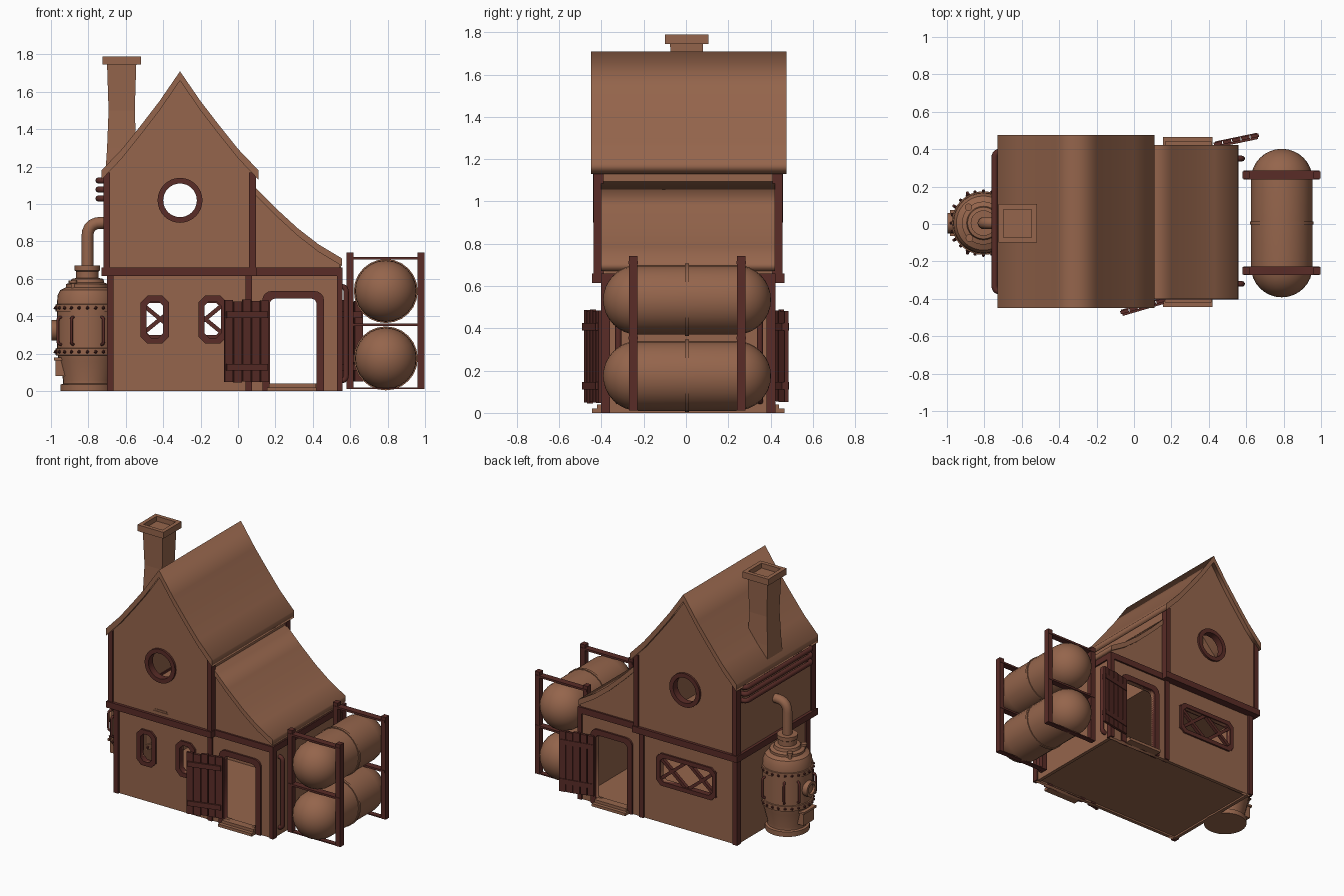
import bpy, bmesh, random
from math import pi, sin, cos, radians, atan2
from mathutils import Matrix, Vector

if "Cube" in bpy.data.objects:
    bpy.data.objects.remove(bpy.data.objects["Cube"])

random.seed(3)
YC = 0.01  # depth centre of the house


def material(name, rgb):
    m = bpy.data.materials.new(name)
    m.diffuse_color = (*rgb, 1)
    m.use_nodes = True
    m.node_tree.nodes["Principled BSDF"].inputs["Base Color"].default_value = m.diffuse_color
    return m


CLAY = material("clay_brown", (0.30, 0.13, 0.072))
DARK = material("dark_timber", (0.10, 0.025, 0.02))


def smooth(ob, angle=35):
    bpy.ops.object.select_all(action='DESELECT')
    ob.select_set(True)
    bpy.context.view_layer.objects.active = ob
    bpy.ops.object.shade_smooth_by_angle(angle=radians(angle))


def finish(name, bm, mat):
    me = bpy.data.meshes.new(name)
    bmesh.ops.recalc_face_normals(bm, faces=bm.faces)
    bm.to_mesh(me)
    bm.free()
    ob = bpy.data.objects.new(name, me)
    me.materials.append(mat)
    bpy.context.collection.objects.link(ob)
    return ob


def boxes(name, spans, mat, mtx=Matrix()):
    """One object from boxes given as (x0, x1, y0, y1, z0, z1)."""
    bm = bmesh.new()
    for x0, x1, y0, y1, z0, z1 in spans:
        m = Matrix.Translation(((x0 + x1) / 2, (y0 + y1) / 2, (z0 + z1) / 2))
        bmesh.ops.create_cube(bm, size=1, matrix=mtx @ m @ Matrix.Diagonal((abs(x1 - x0), abs(y1 - y0), abs(z1 - z0), 1)))
    return finish(name, bm, mat)


def to_mesh(cu, name, mat):
    cu.materials.append(mat)
    ob = bpy.data.objects.new(name, cu)
    bpy.context.collection.objects.link(ob)
    bpy.ops.object.select_all(action='DESELECT')
    ob.select_set(True)
    bpy.context.view_layer.objects.active = ob
    return ob


def add_poly(cu, pts, cyclic):
    sp = cu.splines.new('POLY')
    sp.points.add(len(pts) - 1)
    for p, q in zip(sp.points, pts):
        p.co = (*q, 1)
    sp.use_cyclic_u = cyclic


def panel(name, outlines, y0, y1, mat):
    """XZ outlines (the inner ones are holes) extruded along y."""
    cu = bpy.data.curves.new(name, 'CURVE')
    cu.dimensions = '2D'
    cu.fill_mode = 'BOTH'
    cu.extrude = abs(y1 - y0) / 2
    for pts in outlines:
        add_poly(cu, [(x, z, 0) for x, z in pts], True)
    ob = to_mesh(cu, name, mat)
    ob.rotation_euler.x = pi / 2
    ob.location.y = (y0 + y1) / 2
    bpy.ops.object.convert(target='MESH')
    return ob


def tube(name, pts, r, mat, bend=0.0):
    path = [Vector(pts[0])]
    for a, b, c in zip(pts, pts[1:], pts[2:]):
        a, b, c = Vector(a), Vector(b), Vector(c)
        p, q = b + (a - b).normalized() * bend, b + (c - b).normalized() * bend
        path += [p * (1 - t) ** 2 + b * 2 * t * (1 - t) + q * t * t for t in (0, .2, .4, .6, .8, 1)]
    path.append(Vector(pts[-1]))
    cu = bpy.data.curves.new(name, 'CURVE')
    cu.dimensions = '3D'
    cu.bevel_depth = r
    cu.bevel_resolution = 3
    cu.use_fill_caps = True
    add_poly(cu, path, False)
    to_mesh(cu, name, mat)
    bpy.ops.object.convert(target='MESH')
    smooth(bpy.context.object, 40)


def lathe(name, prof, segs, mtx, mat):
    bm = bmesh.new()
    vs = [bm.verts.new((r, 0, z)) for r, z in prof]
    es = [bm.edges.new(p) for p in zip(vs, vs[1:])]
    bmesh.ops.spin(bm, geom=vs + es, axis=(0, 0, 1), cent=(0, 0, 0), steps=segs, angle=2 * pi)
    bmesh.ops.remove_doubles(bm, verts=bm.verts, dist=1e-5)
    bm.transform(mtx)
    ob = finish(name, bm, mat)
    smooth(ob)


def rrect(x0, x1, z0, z1, r, n=1, bottom=True):
    """Rectangle with cut (n=1) or round corners."""
    pts = [] if bottom else [(x0, z0), (x1, z0)]
    for i, (cx, cz) in enumerate([(x0 + r, z0 + r), (x1 - r, z0 + r), (x1 - r, z1 - r), (x0 + r, z1 - r)]):
        if bottom or i > 1:
            pts += [(cx + r * cos(a), cz + r * sin(a)) for a in [pi + (i + k / n) * pi / 2 for k in range(n + 1)]]
    return pts


def circle(x, z, r, n=32):
    return [(x + r * cos(2 * pi * i / n), z + r * sin(2 * pi * i / n)) for i in range(n)]


# --- Roofs: curved slopes
slope = [(0, 1.71), (.11, 1.55), (.21, 1.42), (.31, 1.295), (.42, 1.18)]
top = [(-.31 - x, z) for x, z in slope[:0:-1]] + [(-.31 + x, z) for x, z in slope]
panel("main_roof", [top + [(x, z - .05) for x, z in top[::-1]]], -.45, .475, CLAY)
lean = [(.08, 1.10), (.2, .98), (.32, .87), (.43, .785), (.555, .71)]
panel("lean_to_roof", [lean + [(x, z - .04) for x, z in lean[::-1]]], -.402, .422, CLAY)

# --- Front and back walls, frames, posts, steps, doors
lower = [(-.69, 0), (.55, 0)] + [(x - .01, z - .02) for x, z in lean[::-1]] + [(.07, .63), (-.69, .63)]
upper = [(-.71, .63), (.085, .63)] + [(x, z - .03) for x, z in top[::-1] if -.72 < x < .09]
upper = upper[:2] + [(.085, 1.18)] + upper[2:] + [(-.71, 1.18)]
door_hole = rrect(.17, .42, .04, .495, .03, 4, False)
door_edge = rrect(.13, .46, .0, .535, .05, 4, False)
back_win = [(-.53, -.06, .27, .5)]
front_win = [(-.52, -.37, .255, .51), (-.21, -.06, .255, .51)]
for s, side in ((-1, "front"), (1, "back")):
    def y(d):
        return YC + s * d
    wins = front_win if s < 0 else back_win
    holes = [rrect(a + .03, b - .03, c + .03, d - .03, .025) for a, b, c, d in wins]
    panel(side + "_lower_wall", [lower, door_hole] + holes, y(.375), y(.40), CLAY)
    panel(side + "_gable_wall", [upper, circle(-.31, 1.02, .1)], y(.41), y(.435), CLAY)
    panel(side + "_round_window_frame", [circle(-.31, 1.02, .12), circle(-.31, 1.02, .09)], y(.40), y(.45), DARK)
    for w, h in zip(wins, holes):
        panel(side + "_window_frame", [rrect(*w, .035), h], y(.37), y(.413), DARK)
    panel(side + "_door_frame", [door_edge + [door_edge[0]], rrect(.17, .42, -.0, .495, .03, 4, False)][:2], y(.37), y(.413), DARK)
    boxes(side + "_posts", [
        (-.70, -.665, y(.37), y(.413), 0, .62), (.04, .075, y(.37), y(.413), 0, .62),
        (.53, .56, y(.37), y(.413), 0, .62), (-.72, -.685, y(.40), y(.447), .64, 1.17),
        (.06, .095, y(.40), y(.447), .64, 1.17)], DARK)
    boxes(side + "_floor_beam", [(-.73, .1, y(.38), y(.455), .615, .66), (.1, .56, y(.38), y(.413), .615, .66)], DARK)
    boxes(side + "_doorstep", [(.165, .415, y(.375), y(.43), 0, .04), (.155, .42, y(.40), y(.455), 0, .02)], CLAY)
    # open plank door, hinged at one side
    hinge, tip = ((.165, -.405), (-.075, -.475)) if s < 0 else ((.425, .425), (.665, .475))
    m = Matrix.Translation((*hinge, 0)) @ Matrix.Rotation(atan2(tip[1] - hinge[1], tip[0] - hinge[0]), 4, 'Z')
    planks = [(i * .05 + .002, i * .05 + .047, -.009, .009,
               .045 + random.uniform(0, .012), .49 - random.uniform(0, .012)) for i in range(5)]
    planks += [(.01, .24, -s * .008, -s * .02, z, z + .035) for z in (.11, .39)]
    planks += [(.01, .24, s * .008, s * .014, z, z + .035) for z in (.11, .39)]
    boxes(side + "_door", planks, DARK, m)

# --- Back window cross braces
braces = []
for cx in (-.415, -.175):
    for a in (1, -1):
        ob = boxes("window_brace", [(-.145, .145, -.012, .012, -.011, .011)], DARK)
        ob.location = (cx, YC + .39, .385)
        ob.rotation_euler.y = a * atan2(.18, .22)

# --- Side walls and floors
boxes("side_walls", [(-.69, -.665, -.38, .40, 0, .63), (.525, .55, -.38, .40, 0, .69),
                     (-.71, -.685, -.42, .44, .63, 1.18), (.06, .085, -.42, .44, .63, 1.18)], CLAY)
boxes("floors", [(-.68, .54, -.38, .40, .012, .03), (-.7, .075, -.41, .43, .63, .645)], CLAY)
boxes("side_beams", [(-.73, -.68, -.44, .46, .615, .66), (.53, .56, -.395, .415, .615, .66)], DARK)
boxes("gable_mark", [(-.31 - w, -.31 + w, -.429, -.42, z, z + .006) for w, z in ((.06, .68), (.045, .694))], CLAY)

# --- Chimney: waisted shaft with open cap
bm = bmesh.new()
rings = []
for h, z in [(.088, 1.15), (.078, 1.3), (.07, 1.5), (.078, 1.745), (.103, 1.745), (.103, 1.79), (.075, 1.79), (.075, 1.755)]:
    rings.append([bm.verts.new((-.622 + a * h, .003 + b * h, z)) for a, b in ((-1, -1), (1, -1), (1, 1), (-1, 1))])
for p, q in zip(rings, rings[1:]):
    for i in range(4):
        bm.faces.new((p[i], p[i - 3], q[i - 3], q[i]))
bm.faces.new(rings[-1])
bm.faces.new(rings[0])
finish("chimney", bm, CLAY)

# --- Wall pipes
for z in (1.03, 1.078, 1.126):
    tube("left_wall_pipe", [(-.69, -.36, z), (-.745, -.36, z), (-.745, .385, z), (-.69, .385, z)], .017, DARK, .03)
for yy in (-.32, .35):
    tube("right_wall_pipe", [(.53, yy, .055), (.578, yy, .055), (.578, yy, .56), (.53, yy, .56)], .015, DARK, .03)

# --- Boiler
BX, BY = -.805, .005
T = Matrix.Translation((BX, BY, 0))
prof = [(0, 0), (.145, 0), (.145, .035), (.13, .04), (.13, .06), (.153, .16), (.158, .19), (.17, .192), (.17, .228),
        (.163, .23), (.163, .425), (.17, .427), (.17, .463), (.163, .465), (.16, .51), (.145, .54), (.115, .555),
        (.115, .572), (.09, .58), (.085, .6), (.06, .605), (.06, .64), (.068, .645), (.068, .672), (0, .672)]
lathe("boiler", prof, 32, T, CLAY)
tube("boiler_flue", [(BX, BY, .66), (BX, BY, .9), (-.69, BY, .9)], .032, CLAY, .075)
bm = bmesh.new()
for z in (.21, .445):
    for i in range(24):
        a = 2 * pi * i / 24
        bmesh.ops.create_icosphere(bm, subdivisions=1, radius=.01, matrix=T @ Matrix.Translation((.172 * cos(a), .172 * sin(a), z)))
finish("boiler_rivets", bm, DARK)
for a in (-118, -62, 62, 118, 150, -150):
    c, n = cos(radians(a)), sin(radians(a))
    tube("boiler_handle", [(BX + r * c, BY + r * n, z) for r, z in ((.155, .25), (.183, .25), (.183, .395), (.155, .395))], .008, DARK, .02)
lathe("boiler_porthole", [(0, .0), (.055, 0), (.055, .038), (.035, .038), (.03, .025), (0, .025)], 20,
      Matrix.Translation((BX - .155, BY, .325)) @ Matrix.Rotation(-pi / 2, 4, 'Y'), CLAY)
boxes("boiler_hatch", [(-.975, -.9, BY - .06, BY + .06, .08, .165), (-.985, -.9, BY - .07, BY + .07, .165, .18)], CLAY)
for dx, dy in ((-.075, -.08), (-.08, .085)):
    lathe("boiler_valve", [(0, .52), (.014, .52), (.014, .575), (.02, .577), (.02, .592), (0, .592)], 12,
          Matrix.Translation((BX + dx, BY + dy, 0)), CLAY)

# --- Storage tanks in a timber rack
R, H = .165, .232
end = [(R * cos(a), H + R * sin(a)) for a in [i * pi / 16 for i in range(8)]] + [(0, H + R)]
half = [(R + .006, 0), (R + .006, .009), (R, .009)] + end
tank = [(r, -z) for r, z in half[:0:-1]] + half
for z in (.175, .535):
    lathe("storage_tank", tank, 24, Matrix.Translation((.79, .005, z)) @ Matrix.Rotation(pi / 2, 4, 'X'), CLAY)
for yy in (-.25, .262):
    rack = [(x, x + .037, yy - .02, yy + .02, .012, .742) for x in (.58, .96)]
    rack += [(.585, .992, yy - .023, yy + .023, z, z + .014) for z in (.347, .704)]
    rack += [(.6, .98, yy - .018, yy + .018, .012, .02)]
    boxes("tank_rack", rack, DARK)
